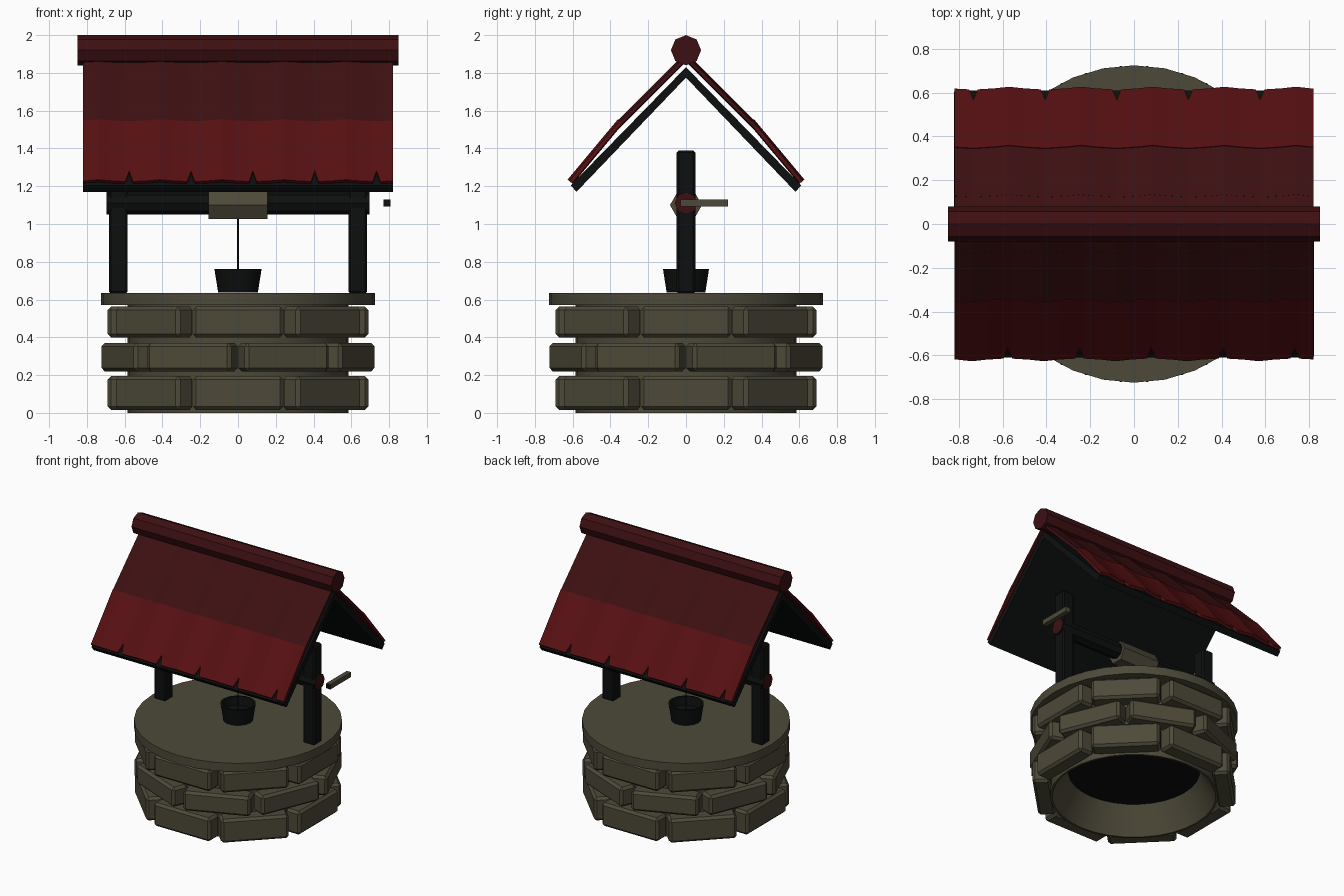
import bpy, bmesh, math
from mathutils import Matrix, Vector

if "Cube" in bpy.data.objects:
    bpy.data.objects.remove(bpy.data.objects["Cube"], do_unlink=True)


def material(name, rgb):
    m = bpy.data.materials.new(name)
    m.use_nodes = True
    m.diffuse_color = (*rgb, 1)
    m.node_tree.nodes["Principled BSDF"].inputs["Base Color"].default_value = (*rgb, 1)
    return m


STONE = material("olive stone", (0.075, 0.068, 0.041))
BLACK = material("black wood", (0.004, 0.0045, 0.0045))
BRIGHT = material("bright red tile", (0.095, 0.005, 0.006))
DARK = material("dark red tile", (0.047, 0.005, 0.006))


def finish(name, bm, *mats, smooth=False, fix_normals=True):
    if fix_normals:
        bmesh.ops.recalc_face_normals(bm, faces=bm.faces)
    mesh = bpy.data.meshes.new(name)
    bm.to_mesh(mesh)
    bm.free()
    for m in mats:
        mesh.materials.append(m)
    ob = bpy.data.objects.new(name, mesh)
    bpy.context.collection.objects.link(ob)
    if smooth:
        bpy.ops.object.select_all(action='DESELECT')
        ob.select_set(True)
        bpy.context.view_layer.objects.active = ob
        bpy.ops.object.shade_smooth_by_angle(angle=math.radians(35))
    return ob


def bevel(ob, width):
    mod = ob.modifiers.new("bevel", 'BEVEL')
    mod.width = width
    mod.segments = 1


def lathe(name, profile, sides, mat, cap_start=False, cap_end=False):
    """Turn a profile of (radius, z) points about the z axis."""
    bm = bmesh.new()
    rings = []
    for r, z in profile:
        angles = [math.tau * i / sides for i in range(sides)]
        rings.append([bm.verts.new((r * math.cos(a), r * math.sin(a), z)) for a in angles])
    for a, b in zip(rings, rings[1:]):
        for i in range(sides):
            j = (i + 1) % sides
            bm.faces.new((a[i], a[j], b[j], b[i]))
    if cap_start:
        bm.faces.new(rings[0])
    if cap_end:
        bm.faces.new(rings[-1])
    return finish(name, bm, mat, smooth=True)


def prism(name, outline, half_length, *mats, cap_index=0):
    """Extrude a (y, z) outline along x, both ways from the middle."""
    bm = bmesh.new()
    a, b = [[bm.verts.new((x, y, z)) for y, z in outline] for x in (-half_length, half_length)]
    n = len(outline)
    for i in range(n):
        j = (i + 1) % n
        bm.faces.new((a[i], a[j], b[j], b[i]))
    for ring in (a, b):
        bm.faces.new(ring).material_index = cap_index
    return finish(name, bm, *mats)


def polygon(sides, radius, z):
    # first corner points along +y
    return [(radius * math.cos(math.tau * i / sides), z + radius * math.sin(math.tau * i / sides))
            for i in range(sides)]


def box(name, lo, hi, *mats):
    lo, hi = Vector(lo), Vector(hi)
    bm = bmesh.new()
    bmesh.ops.create_cube(bm, size=1, matrix=Matrix.Translation((lo + hi) / 2)
                          @ Matrix.Diagonal((*(hi - lo), 1)))
    return finish(name, bm, *mats)


# Well body: hollow wall, dark inside and flat cover slab
lathe("well_wall", [(0.46, 0.2), (0.57, 0), (0.585, 0), (0.585, 0.58)], 32, STONE)
lathe("well_inside", [(0.3, 0.2), (0.47, 0.2)], 32, BLACK, cap_start=True)
lathe("cover_slab", [(0.725, 0.57), (0.725, 0.635)], 32, STONE, cap_start=True, cap_end=True)

# Three staggered rings of eight bricks
for row, (z0, z1, turn) in enumerate([(0.015, 0.195, 0), (0.22, 0.37, 0.5), (0.4, 0.562, 0)]):
    for i in range(8):
        brick = box(f"brick_{row}_{i}", (-0.24, -0.69, z0), (0.24, -0.565, z1), STONE)
        brick.rotation_euler.z = math.tau * (i + turn) / 8
        bevel(brick, 0.018)

# Posts
for side, name in ((-1, "right_post"), (1, "left_post")):
    x = side * 0.634
    post = box(name, (x - 0.05, -0.05, 0.63), (x + 0.05, 0.05, 1.39), BLACK)
    bevel(post, 0.012)

# Winch: axle with red ends, hexagonal drum, crank handle and rope
prism("axle", polygon(8, 0.06, 1.11), 0.695, BLACK, DARK, cap_index=1)
prism("winch_drum", polygon(6, 0.085, 1.1), 0.157, STONE)
handle = box("crank_handle", (0.77, -0.03, 1.093), (0.807, 0.222, 1.13), STONE, BLACK)
for face in handle.data.polygons:
    if face.normal.y < -0.9:
        face.material_index = 1
lathe("rope", [(0.004, 0.68), (0.004, 1.04)], 6, BLACK)

# Bucket, open at the top
lathe("bucket", [(0.105, 0.637), (0.125, 0.762), (0.11, 0.762), (0.1, 0.7)], 14, BLACK,
      cap_start=True, cap_end=True)

# Roof boards
for side, name in ((-1, "front_roof_board"), (1, "back_roof_board")):
    outline = [(0, 1.83), (0.61, 1.205), (0.58, 1.17), (0, 1.775)]
    prism(name, [(side * y, z) for y, z in outline], 0.82, BLACK)

# Tile rows: concave tiles meeting in sharp ridges, lowest row notched
PITCH, START, EDGE = 0.3275, -0.74, 0.82
FRACTIONS = (0, 0.2, 0.44, 0.5, 0.56, 0.8)


def tile_row(name, low, high, mat, notch, back):
    xs = [START + PITCH * (k + f) for k in range(-1, 6) for f in FRACTIONS]
    xs = [-EDGE] + [x for x in xs if abs(x) < EDGE - 0.005] + [EDGE]
    low, high = Vector((0, -low[0], low[1])), Vector((0, -high[0], high[1]))
    up = (high - low).normalized()
    outward = Vector((1, 0, 0)).cross(up)
    bm = bmesh.new()
    pairs = []
    for x in xs:
        t = ((x - START) / PITCH) % 1
        dip = outward * (-0.016 * math.sin(math.pi * t)) + Vector((x, 0, 0))
        cut = up * (0.075 if notch and abs(t - 0.5) < 0.01 else 0)
        pairs.append((bm.verts.new(low + dip + cut), bm.verts.new(high + dip)))
    for (a, b), (c, d) in zip(pairs, pairs[1:]):
        bm.faces.new((a, c, d, b))
    if back:
        bmesh.ops.rotate(bm, verts=bm.verts, matrix=Matrix.Rotation(math.pi, 3, 'Z'))
    ob = finish(name, bm, mat, fix_normals=False)
    mod = ob.modifiers.new("thickness", 'SOLIDIFY')
    mod.thickness = 0.02
    mod.offset = -1


for back, side in ((False, "front"), (True, "back")):
    tile_row(f"{side}_lower_tiles", (0.627, 1.235), (0.36, 1.555), BRIGHT, True, back)
    tile_row(f"{side}_middle_tiles", (0.38, 1.53), (0.135, 1.775), DARK, False, back)
    tile_row(f"{side}_upper_tiles", (0.167, 1.742), (0.02, 1.89), DARK, False, back)

# Ridge beam
prism("ridge_beam", polygon(8, 0.08, 1.92), 0.85, DARK)
